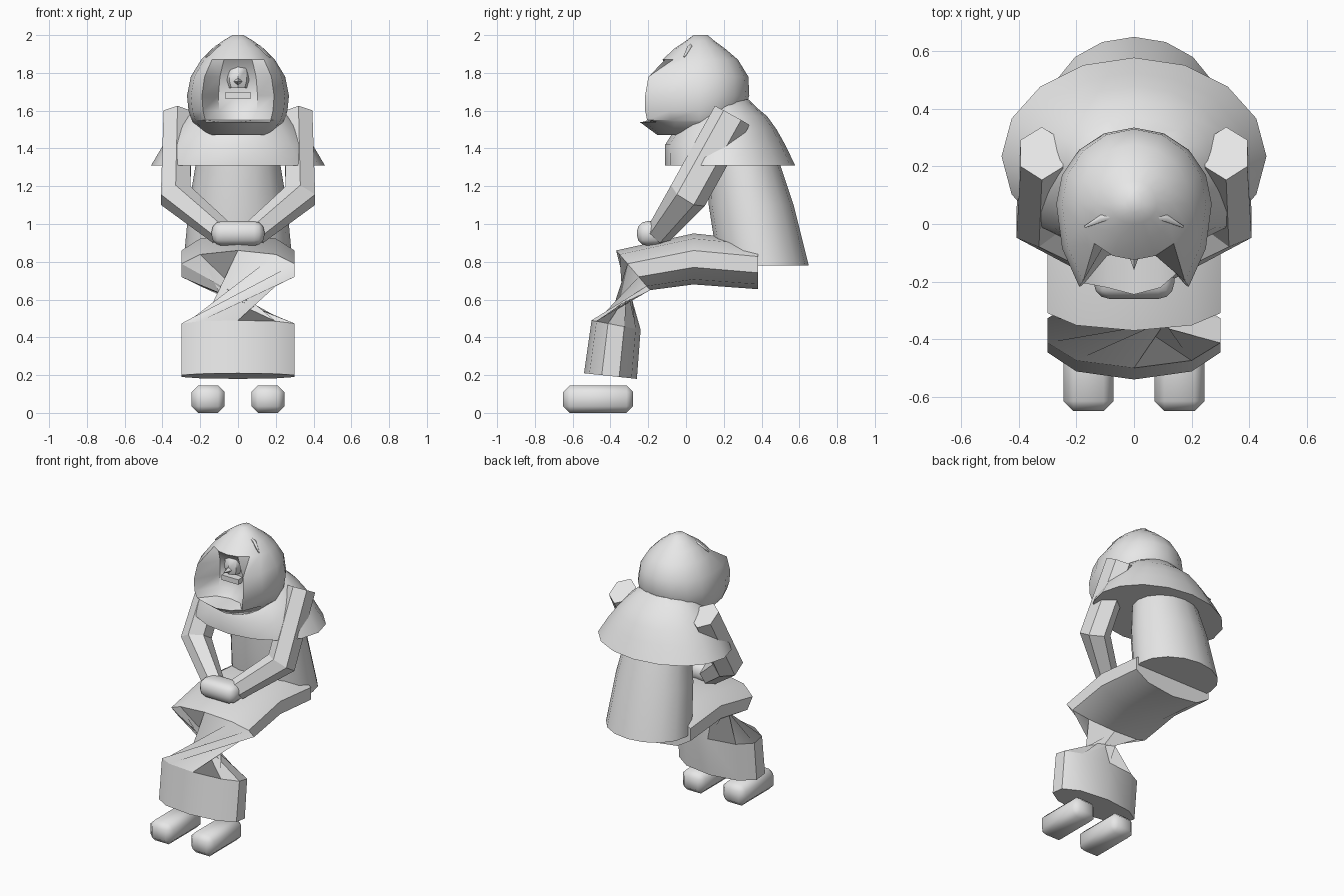
import bpy, bmesh, math
from mathutils import Vector

if "Cube" in bpy.data.objects:
    bpy.data.objects.remove(bpy.data.objects["Cube"])

grey = bpy.data.materials.new("pale_grey")
grey.diffuse_color = (0.8, 0.8, 0.8, 1)
grey.use_nodes = True
grey.node_tree.nodes["Principled BSDF"].inputs["Base Color"].default_value = grey.diffuse_color


def finish(bm, name, angle):
    """Turn a bmesh into a named object, smooth below the given angle."""
    bmesh.ops.recalc_face_normals(bm, faces=bm.faces[:])
    me = bpy.data.meshes.new(name)
    bm.to_mesh(me)
    bm.free()
    ob = bpy.data.objects.new(name, me)
    bpy.context.collection.objects.link(ob)
    me.materials.append(grey)
    if angle:
        bpy.ops.object.select_all(action='DESELECT')
        ob.select_set(True)
        bpy.context.view_layer.objects.active = ob
        bpy.ops.object.shade_smooth_by_angle(angle=math.radians(angle))
    return ob


def loft(name, rings, angle=40, shifts=()):
    """Skin rings of equal length; shifts gives a twist before a ring."""
    bm = bmesh.new()
    loops = [[bm.verts.new(p) for p in r] for r in rings]
    n, off = len(rings[0]), 0
    for k in range(len(loops) - 1):
        off = dict(shifts).get(k, 0)
        a, b = loops[k], loops[k + 1]
        for i in range(n):
            j = (i + 1) % n
            bm.faces.new((a[i], a[j], b[(j + off) % n], b[(i + off) % n]))
    bm.faces.new(loops[0][::-1])
    bm.faces.new(loops[-1])
    return finish(bm, name, angle)


def oval(z, rx, front, back, cy, n=16):
    """Horizontal ring with separate front and back depth; starts at the front."""
    pts = []
    for i in range(n):
        a = 2 * math.pi * i / n
        c = math.cos(a)
        pts.append((rx * math.sin(a), cy - c * ((cy - front) if c > 0 else (back - cy)), z))
    return pts


def tube(name, path, radii, sides=6, angle=0):
    """Bent tube; each radius is (side to side, front to back)."""
    path = [Vector(p) for p in path]
    rings = []
    for k, p in enumerate(path):
        d = (path[min(k + 1, len(path) - 1)] - path[max(k - 1, 0)]).normalized()
        v = d.cross(Vector((1, 0, 0))).normalized()
        u = v.cross(d)
        ru, rv = radii[k]
        rings.append([p + u * ru * math.cos(t) + v * rv * math.sin(t)
                      for t in (2 * math.pi * (i + 0.5) / sides for i in range(sides))])
    return loft(name, rings, angle)


# robe body, leaning forward
loft("torso", [oval(0.78, 0.29, 0.17, 0.65, 0.41), oval(1.1, 0.26, 0.12, 0.57, 0.35),
               oval(1.31, 0.225, 0.115, 0.50, 0.31), oval(1.5, 0.2, 0.1, 0.44, 0.28)])

# shoulder cape
loft("cape", [oval(1.31, 0.46, -0.11, 0.578, 0.235), oval(1.42, 0.395, -0.11, 0.525, 0.22),
              oval(1.50, 0.335, -0.06, 0.48, 0.22), oval(1.57, 0.275, 0.0, 0.43, 0.22),
              oval(1.62, 0.22, 0.07, 0.37, 0.22), oval(1.66, 0.15, 0.13, 0.33, 0.22)])

# hood with a hollow face opening: z, half width, front, back, dent depth
hood = []
for z, rx, front, back, dent in [
        (1.47, 0.17, -0.15, 0.17, None), (1.54, 0.24, -0.245, 0.27, None),
        (1.55, 0.245, -0.32, 0.28, -0.09), (1.60, 0.262, -0.335, 0.31, -0.05),
        (1.68, 0.27, -0.335, 0.335, -0.03), (1.78, 0.25, -0.31, 0.33, -0.04),
        (1.87, 0.195, -0.125, 0.275, None), (1.93, 0.135, -0.06, 0.205, None),
        (1.97, 0.08, 0.0, 0.15, None), (2.0, 0.03, 0.04, 0.115, None)]:
    ring = oval(z, rx, front, back, 0.07)
    if dent is not None:
        for i in (-1, 0, 1):
            ring[i] = (ring[i][0], dent - (0.02 if i else 0), z)
    hood.append(ring)
loft("hood", hood, 45)

# face details inside the opening
loft("nose_bridge", [oval(1.72, 0.05, -0.10, 0.0, -0.03, 8), oval(1.76, 0.065, -0.11, 0.0, -0.03, 8),
                     oval(1.82, 0.06, -0.10, 0.0, -0.03, 8), oval(1.85, 0.03, -0.07, 0.0, -0.03, 8)])
bm = bmesh.new()
bmesh.ops.create_cone(bm, cap_ends=True, segments=4, radius1=0.022, radius2=0.0, depth=0.06)
for v in bm.verts:
    v.co = Vector((v.co.x, -0.13 - v.co.z, 1.755 + v.co.y))
finish(bm, "nose", 0)
bm = bmesh.new()
bmesh.ops.create_cube(bm, size=1)
for v in bm.verts:
    v.co = Vector((v.co.x * 0.13, -0.06 + v.co.y * 0.06, 1.68 + v.co.z * 0.035))
finish(bm, "mouth", 0)

# lap, knees and shins: one flat tube that twists below the knees
section = [(0, 1), (0.2, 0.8), (0.3, 0.33), (0.3, -0.33), (0.2, -0.8),
           (0, -1), (-0.2, -0.8), (-0.3, -0.33), (-0.3, 0.33), (-0.2, 0.8)]
legs = []
for cy, cz, hy, hz in [(0.38, 0.785, 0, 0.13), (0.04, 0.815, 0, 0.135),
                       (-0.28, 0.755, -0.09, 0.105), (-0.37, 0.465, -0.13, 0.025),
                       (-0.40, 0.195, -0.14, 0.015)]:
    legs.append([(u, cy + v * hy, cz + v * hz) for u, v in section])
loft("legs", legs, 30, shifts=[(2, 6)])

# clasped hands
bm = bmesh.new()
bmesh.ops.create_cube(bm, size=1)
for v in bm.verts:
    v.co = Vector((v.co.x * 0.28, -0.18 + v.co.y * 0.16, 0.95 + v.co.z * 0.13))
bmesh.ops.bevel(bm, geom=bm.edges[:], offset=0.055, segments=3, profile=0.5, affect='EDGES')
finish(bm, "hands", 60)

for s, side in ((-1, "left"), (1, "right")):
    # sleeve from shoulder through elbow to wrist
    tube(side + "_arm", [(s * 0.32, 0.245, 1.575), (s * 0.33, 0.01, 1.15), (s * 0.09, -0.14, 0.955)],
         [(0.085, 0.105), (0.095, 0.105), (0.07, 0.07)])
    # slit eye on the hood
    tube(side + "_eye", [(s * 0.05, 0.03, 1.96), (s * 0.11, 0.02, 1.935), (s * 0.17, -0.01, 1.885)],
         [(0.004, 0.004), (0.014, 0.014), (0.004, 0.004)], 6, 60)
    # shoe
    bm = bmesh.new()
    bmesh.ops.create_cube(bm, size=1)
    for v in bm.verts:
        v.co = Vector((s * 0.158 + v.co.x * 0.175, -0.465 + v.co.y * 0.37, 0.0725 + v.co.z * 0.145))
    bmesh.ops.bevel(bm, geom=bm.edges[:], offset=0.035, segments=1, affect='EDGES')
    finish(bm, side + "_shoe", 60)
